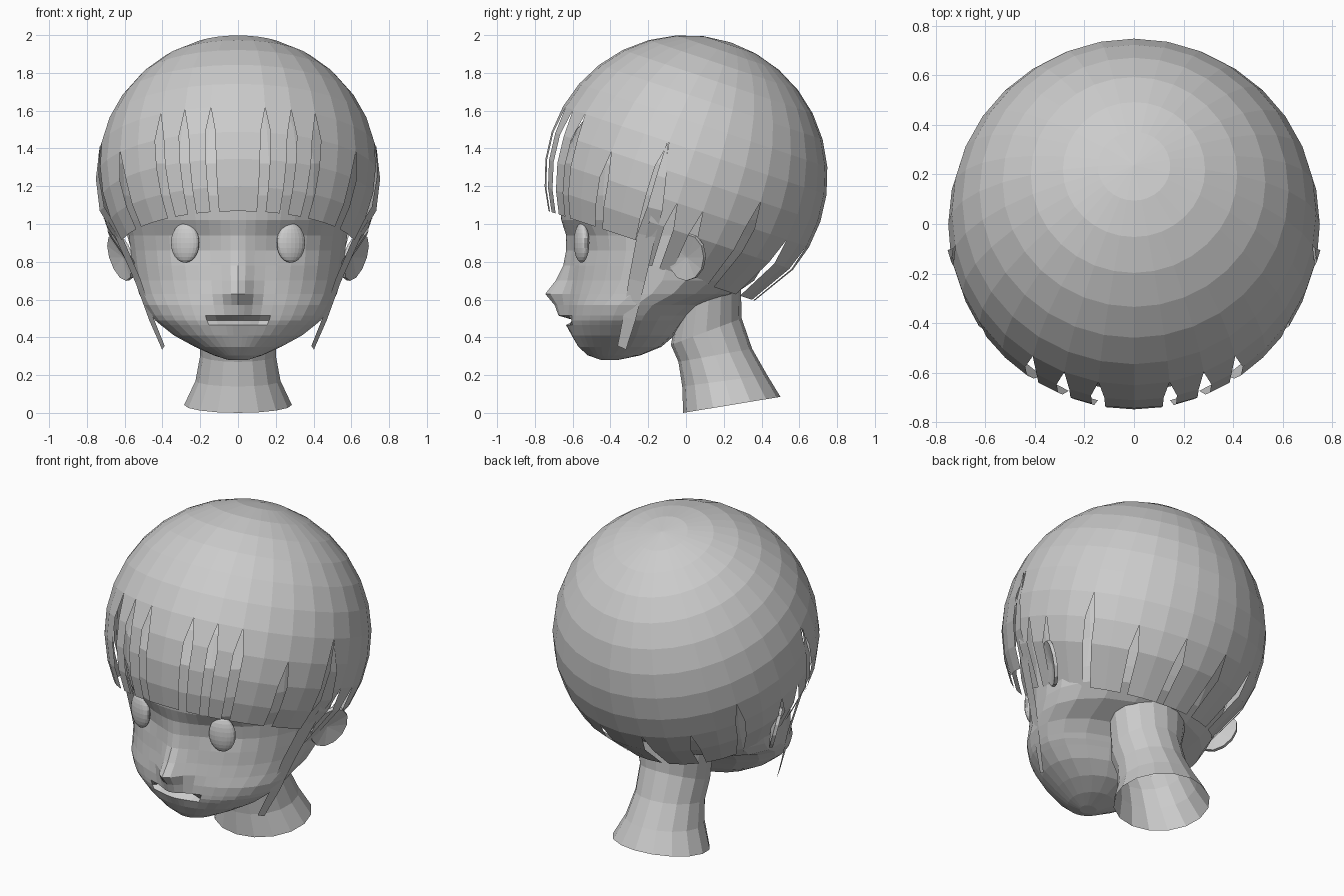
import bpy, bmesh, math
from mathutils import Vector

if "Cube" in bpy.data.objects:
    bpy.data.objects.remove(bpy.data.objects["Cube"])

grey = bpy.data.materials.new("plain_grey")
grey.diffuse_color = (0.6, 0.6, 0.6, 1)
grey.use_nodes = True
grey.node_tree.nodes["Principled BSDF"].inputs["Base Color"].default_value = grey.diffuse_color


def make(name, bm):
    bmesh.ops.recalc_face_normals(bm, faces=bm.faces)
    me = bpy.data.meshes.new(name)
    bm.to_mesh(me)
    bm.free()
    ob = bpy.data.objects.new(name, me)
    me.materials.append(grey)
    bpy.context.collection.objects.link(ob)
    return ob


def loft(name, rings, caps=False):
    bm = bmesh.new()
    vs = [[bm.verts.new(p) for p in r] for r in rings]
    n = len(vs[0])
    for a, b in zip(vs, vs[1:]):
        for i in range(n):
            j = (i + 1) % n
            bm.faces.new((a[i], a[j], b[j], b[i]))
    if caps:
        bm.faces.new(vs[0][::-1])
        bm.faces.new(vs[-1])
    return make(name, bm)


# Head: horizontal sections (z, half width, front y, back y, nose height)
sections = [
    (0.28, 0.05, -0.45, -0.36, 0), (0.305, 0.13, -0.52, -0.24, 0),
    (0.35, 0.23, -0.57, -0.13, 0), (0.41, 0.34, -0.605, -0.06, 0),
    (0.465, 0.41, -0.625, -0.02, 0.01), (0.49, 0.44, -0.63, 0.0, 0.02),
    (0.515, 0.46, -0.63, 0.02, 0.045), (0.57, 0.495, -0.63, 0.09, 0.065),
    (0.63, 0.525, -0.625, 0.26, 0.12), (0.70, 0.545, -0.615, 0.36, 0.075),
    (0.78, 0.56, -0.61, 0.41, 0.04), (0.86, 0.57, -0.61, 0.45, 0.025),
    (0.94, 0.58, -0.625, 0.49, 0.01), (1.02, 0.60, -0.66, 0.53, 0),
    (1.15, 0.63, -0.675, 0.57, 0), (1.32, 0.64, -0.665, 0.6, 0),
    (1.5, 0.59, -0.58, 0.56, 0), (1.68, 0.46, -0.44, 0.44, 0),
    (1.84, 0.2, -0.2, 0.2, 0)]
half = [0, 4, 9, 15, 22, 30, 39, 49, 60, 72, 85, 100, 118, 138, 159]
angles = half + [180] + [360 - a for a in half[:0:-1]]
rings = []
for z, hw, yf, yb, nose in sections:
    mid = 0.45 * yf + 0.55 * yb
    ring = []
    for d in angles:
        a = math.radians(d)
        c = math.cos(a)
        x = hw * math.sin(a)
        y = mid + (yf - mid) * c if c > 0 else mid - (yb - mid) * c
        if c > 0:
            y -= nose * math.exp(-(x / 0.075) ** 2)
            # eye sockets and open mouth
            y += 0.025 * math.exp(-((abs(x) - 0.27) / 0.13) ** 2 - ((z - 0.9) / 0.09) ** 2)
            if z == 0.49 and abs(x) < 0.16:
                y += 0.06
        ring.append((x, y, z))
    rings.append(ring)
loft("head", rings, True)

# Neck: tilted sections (front y, front z, back y, back z, half width)
rings = []
for fy, fz, by, bz, hw in [(-0.015, 0, 0.5, 0.085, 0.285), (-0.02, 0.14, 0.43, 0.2, 0.225),
                           (-0.04, 0.27, 0.35, 0.34, 0.2), (-0.08, 0.36, 0.295, 0.5, 0.205),
                           (-0.05, 0.52, 0.29, 0.68, 0.24)]:
    ring = []
    for i in range(16):
        a = math.tau * i / 16
        t = (1 - math.cos(a)) / 2
        ring.append((hw * math.sin(a), fy + (by - fy) * t, fz + (bz - fz) * t))
    rings.append(ring)
loft("neck", rings)

# Hair: tilted sphere shell whose lower edge is split into locks
R, STEP, TILT = 0.75, 11.25, math.radians(18.5)


def on_sphere(az, pol):
    a, p = math.radians(az), math.radians(pol)
    x, y, z = math.sin(p) * math.sin(a), -math.sin(p) * math.cos(a), math.cos(p)
    s, c = math.sin(TILT), math.cos(TILT)
    return Vector((R * x, R * (y * c + z * s), 1.25 + R * (z * c - y * s)))


# column number -> ring where the slit starts
slits = {1: 7, 2: 7, 3: 7, 5: 8, 7: 7, 8: 9, 9: 9, 11: 8, 13: 9, 15: 9}
slits.update({32 - k: v for k, v in list(slits.items())})


def hair_point(col, row, side, mid_col):
    col %= 32
    az = col * STEP
    if col in slits and row > slits[col]:
        az += 2.1 * side
    pol = row * STEP
    if row == 11:
        pol = 122.5
        m = abs((mid_col % 32) - 16)
        if m < 9:
            pol = 132.5
    return on_sphere(az, pol)


bm = bmesh.new()
for col in range(32):
    for row in range(11):
        q = [hair_point(col, row, 1, col + 0.5), hair_point(col, row + 1, 1, col + 0.5),
             hair_point(col + 1, row + 1, -1, col + 0.5), hair_point(col + 1, row, -1, col + 0.5)]
        if row == 0:
            q = q[:3]
        bm.faces.new([bm.verts.new(p) for p in q])
bmesh.ops.remove_doubles(bm, verts=bm.verts, dist=0.0005)
make("hair", bm)

for s, side in ((1, "right"), (-1, "left")):
    # Long lock in front of each ear (x, y, z, width)
    bm = bmesh.new()
    prev = None
    for x, y, z, w in [(0.73, -0.1, 1.42, 0.004), (0.745, -0.13, 1.25, 0.05), (0.72, -0.165, 1.08, 0.08),
                       (0.635, -0.21, 0.94, 0.095), (0.53, -0.26, 0.7, 0.085),
                       (0.46, -0.3, 0.5, 0.065), (0.395, -0.34, 0.345, 0.045)]:
        cur = [bm.verts.new((s * (x + k * 0.15 * w), y + k * w / 2, z - k * 0.01)) for k in (-1, 1)]
        if prev:
            bm.faces.new((prev[0], prev[1], cur[1], cur[0]))
        prev = cur
    make("side_lock_" + side, bm)

    # Ear: flared oval plate
    bm = bmesh.new()
    pts = []
    for i in range(12):
        a = math.tau * i / 12
        u, v = 0.5 + 0.5 * math.cos(a), 0.5 + 0.5 * math.sin(a)
        pts.append(bm.verts.new((s * (0.53 + 0.11 * u + 0.07 * v), -0.09 + 0.19 * u, 0.7 + 0.25 * v)))
    hub = bm.verts.new((s * 0.6, 0.01, 0.825))
    for i in range(12):
        bm.faces.new((pts[i], pts[(i + 1) % 12], hub))
    ear = make("ear_" + side, bm)
    mod = ear.modifiers.new("thickness", 'SOLIDIFY')
    mod.thickness = 0.02
    mod.offset = 0

    # Eye
    bm = bmesh.new()
    bmesh.ops.create_uvsphere(bm, u_segments=20, v_segments=12, radius=1)
    for v in bm.verts:
        v.co = Vector((s * 0.28 + 0.075 * v.co.x, -0.553 + 0.037 * v.co.y + s * 0.25 * 0.075 * v.co.x,
                       0.9 + 0.105 * v.co.z))
    make("eye_" + side, bm)
